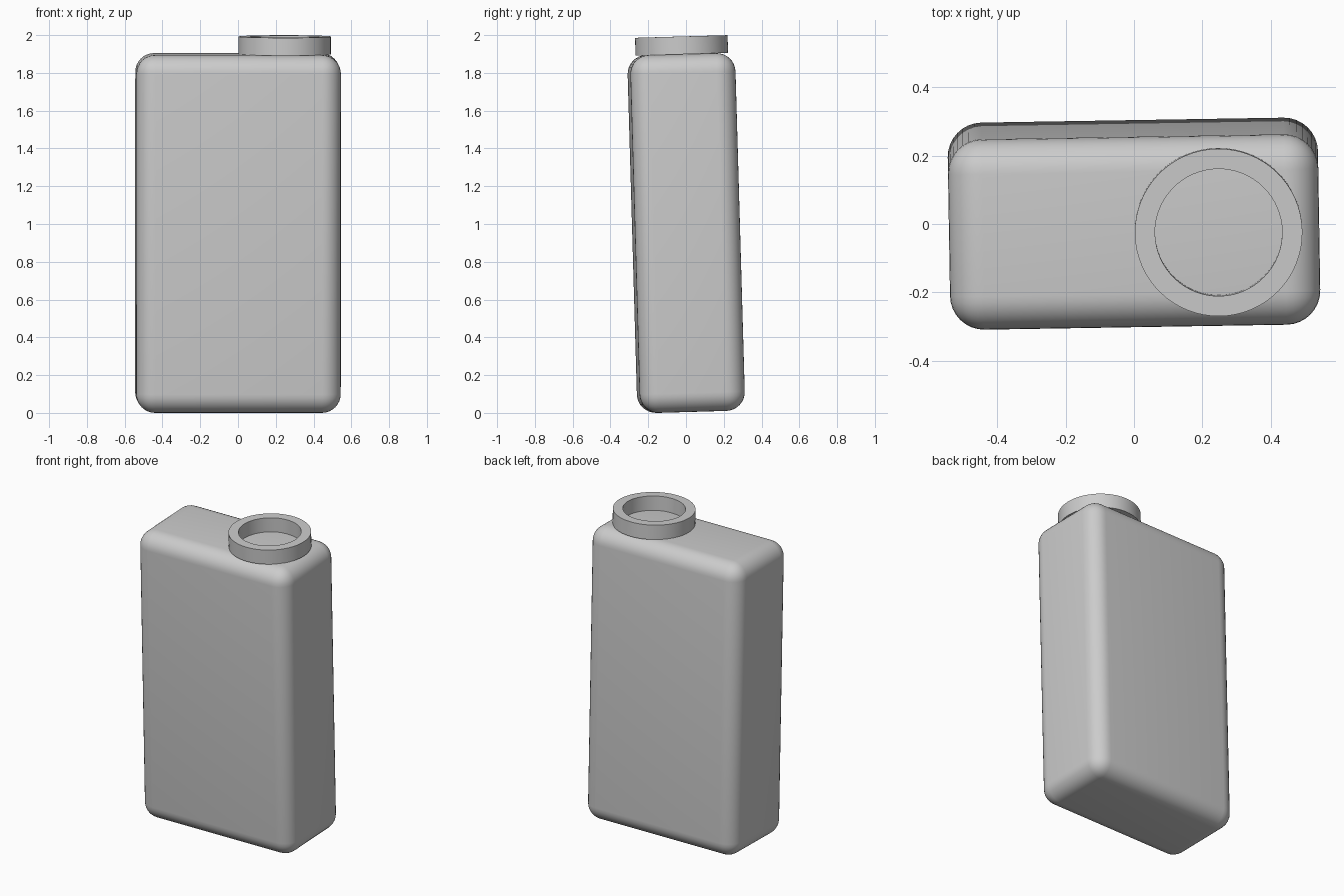
import bpy, bmesh
from math import radians, tau
from mathutils import Matrix, Vector

cube = bpy.data.objects.get("Cube")
if cube:
    bpy.data.objects.remove(cube, do_unlink=True)

WIDTH, DEPTH, HEIGHT = 1.083, 0.557, 1.895
# The whole bottle leans forward slightly and is turned a little
POSE = (Matrix.Translation((0, 0.001, 0.9525))
        @ Matrix.Rotation(radians(0.94), 4, 'Z')
        @ Matrix.Rotation(radians(1.65), 4, 'X'))

# Plain grey plastic
grey = bpy.data.materials.new("grey_plastic")
grey.use_nodes = True
color = (0.6, 0.6, 0.6, 1)
grey.diffuse_color = color
for node in grey.node_tree.nodes:
    if node.type == 'BSDF_PRINCIPLED':
        node.inputs["Base Color"].default_value = color


def add_part(name, bm, angle):
    bmesh.ops.recalc_face_normals(bm, faces=bm.faces)
    mesh = bpy.data.meshes.new(name)
    bm.to_mesh(mesh)
    bm.free()
    mesh.materials.append(grey)
    obj = bpy.data.objects.new(name, mesh)
    bpy.context.collection.objects.link(obj)
    obj.matrix_world = POSE
    bpy.ops.object.select_all(action='DESELECT')
    obj.select_set(True)
    bpy.context.view_layer.objects.active = obj
    bpy.ops.object.shade_smooth_by_angle(angle=radians(angle))
    return obj


# Body: box with generously rounded edges
bm = bmesh.new()
bmesh.ops.create_cube(bm, size=1)
bmesh.ops.scale(bm, verts=bm.verts, vec=(WIDTH, DEPTH, HEIGHT))
bmesh.ops.bevel(bm, geom=bm.edges[:], offset=0.1, offset_type='OFFSET',
                segments=8, profile=0.5, affect='EDGES')
add_part("bottle_body", bm, 40)

# Neck: square-section ring lathed around its own axis
bm = bmesh.new()
low, high = HEIGHT / 2 - 0.001, HEIGHT / 2 + 0.093
inner, outer = 0.186, 0.245
centre = Vector((0.247, 0, 0))
profile = [bm.verts.new(centre + Vector((r, 0, z)))
           for r, z in ((inner, low), (outer, low), (outer, high), (inner, high))]
edges = [bm.edges.new((profile[i - 1], profile[i])) for i in range(4)]
bmesh.ops.spin(bm, geom=profile + edges, cent=centre, axis=(0, 0, 1),
               angle=tau, steps=64, use_merge=True)
bmesh.ops.remove_doubles(bm, verts=bm.verts, dist=0.0001)
add_part("neck_ring", bm, 40)
